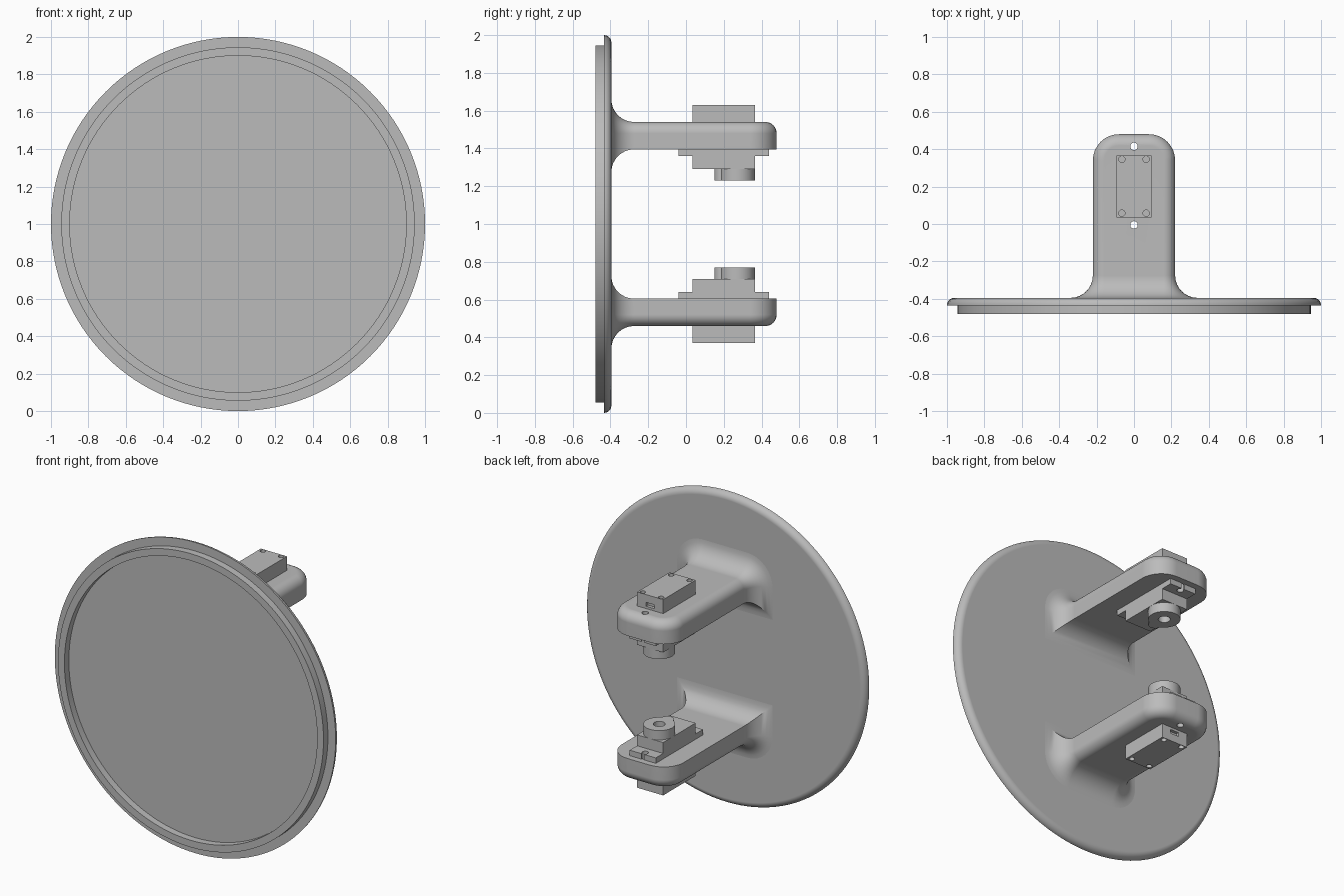
import bpy, bmesh
from math import pi, sin, cos, sqrt
from mathutils import Matrix

cube = bpy.data.objects.get("Cube")
if cube:
    bpy.data.objects.remove(cube)

grey = bpy.data.materials.new("plain_grey")
grey.use_nodes = True
colour = (0.5, 0.5, 0.5, 1)
grey.diffuse_color = colour
grey.node_tree.nodes["Principled BSDF"].inputs["Base Color"].default_value = colour


def add_object(name, bm):
    """Turn a bmesh into an object whose origin is the disc centre."""
    bmesh.ops.remove_doubles(bm, verts=bm.verts, dist=1e-5)
    bmesh.ops.recalc_face_normals(bm, faces=bm.faces)
    mesh = bpy.data.meshes.new(name)
    bm.to_mesh(mesh)
    bm.free()
    mesh.materials.append(grey)
    obj = bpy.data.objects.new(name, mesh)
    obj.location.z = 1
    bpy.context.collection.objects.link(obj)
    return obj


def box(name, x, y, z):
    bm = bmesh.new()
    size = Matrix.Diagonal((x[1] - x[0], y[1] - y[0], z[1] - z[0], 1))
    place = Matrix.Translation((sum(x) / 2, sum(y) / 2, sum(z) / 2))
    bmesh.ops.create_cube(bm, size=1, matrix=place @ size)
    return add_object(name, bm)


def cylinder(name, x, y, radius, z, sides=32):
    bm = bmesh.new()
    bmesh.ops.create_cone(bm, cap_ends=True, segments=sides, radius1=radius, radius2=radius,
                          depth=z[1] - z[0], matrix=Matrix.Translation((x, y, sum(z) / 2)))
    return add_object(name, bm)


def select(obj):
    bpy.ops.object.select_all(action='DESELECT')
    obj.select_set(True)
    bpy.context.view_layer.objects.active = obj


def cut(obj, *cutters):
    for cutter in cutters:
        cutter.hide_render = True
        mod = obj.modifiers.new("cut", 'BOOLEAN')
        mod.operation = 'DIFFERENCE'
        mod.solver = 'EXACT'
        mod.object = cutter
        select(obj)
        bpy.ops.object.modifier_apply(modifier=mod.name)
        bpy.data.objects.remove(cutter)


def finish(obj, mirrored=True):
    select(obj)
    bpy.ops.object.shade_smooth_by_angle(angle=pi / 6)
    if mirrored:
        mod = obj.modifiers.new("lower_copy", 'MIRROR')
        mod.use_axis = (False, False, True)
        mod.use_mirror_merge = False
    obj.modifiers.new("clean_normals", 'WEIGHTED_NORMAL').keep_sharp = True


def bridge(bm, rows, closed=False):
    """Quads between consecutive rows of vertices."""
    for a, b in zip(rows, rows[1:]):
        n = len(a)
        for i in range(n if closed else n - 1):
            j = (i + 1) % n
            bm.faces.new((a[i], a[j], b[j], b[i]))


# Round disc with a rolled back edge and a raised lip on the front
bm = bmesh.new()
profile = [(0.96 + 0.04 * sin(a), -0.435 + 0.04 * cos(a))
           for a in (pi / 2 * i / 8 for i in range(9))]
profile += [(0.945, -0.435), (0.945, -0.48), (0.90, -0.48), (0.90, -0.435)]
SIDES = 128
rings = [[bm.verts.new((r * cos(2 * pi * i / SIDES), y, r * sin(2 * pi * i / SIDES)))
          for i in range(SIDES)] for r, y in profile]
bridge(bm, rings, closed=True)
bm.faces.new(rings[0])
bm.faces.new(rings[-1])
finish(add_object("round_disc", bm), mirrored=False)

# Arms: flat inner face, rounded outer rim and tip, flared root
WIDTH, TIP, ROOT, INNER, OUTER = 0.22, 0.48, -0.275, 0.395, 0.54
RIM, CORNER, FLARE, STEPS = 0.06, 0.14, 0.12, 8
quarter = [pi / 2 * i / STEPS for i in range(STEPS + 1)]
# Each level: inset, height, outward direction (side, up)
levels = [(0, INNER, 1, -1)]
levels += [(RIM * (1 - cos(a)), OUTER - RIM * (1 - sin(a)), cos(a), sin(a)) for a in quarter]

bm = bmesh.new()
rows = []
for inset, z, _, _ in levels:
    r = CORNER - inset
    right = [(WIDTH - inset, ROOT)]
    right += [(WIDTH - CORNER + r * cos(a), TIP - CORNER + r * sin(a)) for a in quarter]
    outline = right + [(-x, y) for x, y in reversed(right)]
    rows.append([bm.verts.new((x, y, z)) for x, y in outline])
bridge(bm, rows)
bm.faces.new(rows[0])
bm.faces.new(rows[-1])

sections = []
for a in quarter:
    y = ROOT - FLARE * sin(a)
    grow = FLARE * (1 - cos(a))
    side = [(WIDTH - inset + grow * dx, z + grow * dz) for inset, z, dx, dz in levels]
    loop = side + [(-x, z) for x, z in reversed(side)]
    sections.append([bm.verts.new((x, y, z)) for x, z in loop])
# Short hidden end sunk into the disc
sections.append([bm.verts.new((v.co.x, -0.41, v.co.z)) for v in sections[-1]])
bridge(bm, sections, closed=True)
bm.faces.new(sections[-1])
arms = add_object("arms", bm)

# Motor parts, centred on the arm
HALF = 0.093
flange = box("motor_flanges", (-HALF, HALF), (-0.04, 0.44), (0.36, 0.397))
body = box("motor_bodies", (-HALF, HALF), (0.035, 0.365), (0.29, 0.63))
boss = cylinder("output_bosses", 0, 0.272, 0.093, (0.23, 0.295), 48)
gear = cylinder("gear_bosses", 0, 0.19, 0.04, (0.23, 0.295))

# Mounting holes through arm and flange, with open slots in the flange
for y, edge in ((-0.005, -0.06), (0.415, 0.46)):
    cut(arms, cylinder("hole_cutter", 0, y, 0.02, (0.3, 0.7), 24))
    cut(flange, cylinder("hole_cutter", 0, y, 0.02, (0.3, 0.7), 24),
        box("slot_cutter", (-0.01, 0.01), sorted((y, edge)), (0.3, 0.7)))

# Screw recesses on the body and a cable notch on its end
for x in (-0.065, 0.065):
    for y in (0.058, 0.352):
        # keep recesses just inside the edge
        y = min(max(y, 0.056), 0.346)
        cut(body, cylinder("screw_cutter", x, y, 0.017, (0.61, 0.65), 20))
cut(body, box("notch_cutter", (-0.03, 0.03), (0.345, 0.4), (0.555, 0.58)))

# Shaft socket in the boss
cut(gear, cylinder("boss_clearance_cutter", 0, 0.272, 0.06, (0.2, 0.32)))
cut(boss, cylinder("socket_cutter", 0, 0.272, 0.035, (0.2, 0.28)))

for part in (arms, flange, body, boss, gear):
    finish(part)
